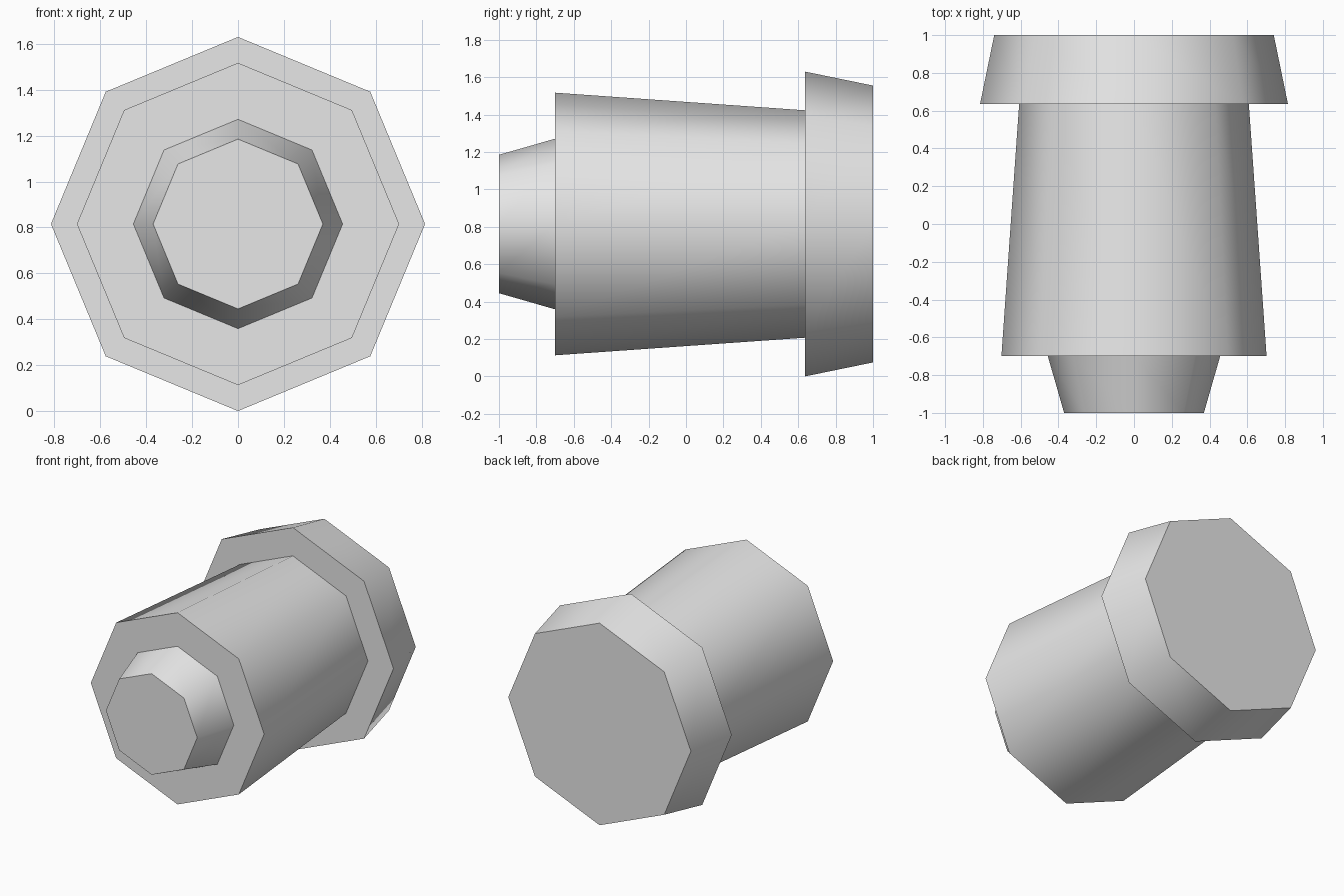
import bpy, bmesh, math

if "Cube" in bpy.data.objects:
    bpy.data.objects.remove(bpy.data.objects["Cube"])

SIDES = 8
CENTRE_Z = 0.815

# Profile along the y axis: (y, radius)
PROFILE = [
    (-1.00, 0.37), (-0.70, 0.456),    # tapered nose
    (-0.70, 0.702), (0.635, 0.608),   # main body, narrowing to the back
    (0.635, 0.815), (1.00, 0.74),     # rear flange
]

grey = bpy.data.materials.new("light grey")
grey.diffuse_color = (0.8, 0.8, 0.8, 1.0)
grey.use_nodes = True
grey.node_tree.nodes["Principled BSDF"].inputs["Base Color"].default_value = grey.diffuse_color


def lathe(name, profile, material):
    """Turn a profile about a horizontal y axis into a closed solid."""
    bm = bmesh.new()
    rings = []
    for y, r in profile:
        angles = [math.tau * i / SIDES for i in range(SIDES)]
        rings.append([bm.verts.new((r * math.cos(a), y, CENTRE_Z + r * math.sin(a)))
                      for a in angles])
    for a, b in zip(rings, rings[1:]):
        for i in range(SIDES):
            j = (i + 1) % SIDES
            bm.faces.new((a[i], a[j], b[j], b[i]))
    bm.faces.new(rings[0])
    bm.faces.new(rings[-1])
    bmesh.ops.recalc_face_normals(bm, faces=bm.faces)
    mesh = bpy.data.meshes.new(name)
    bm.to_mesh(mesh)
    bm.free()
    mesh.materials.append(material)
    obj = bpy.data.objects.new(name, mesh)
    bpy.context.collection.objects.link(obj)
    return obj


# Stepped plug: nose, body and flange in one turned piece
plug = lathe("stepped_plug", PROFILE, grey)
bpy.context.view_layer.objects.active = plug
plug.select_set(True)
# Smooth round the sides, sharp at the steps and end caps
bpy.ops.object.shade_smooth_by_angle(angle=math.radians(60))
